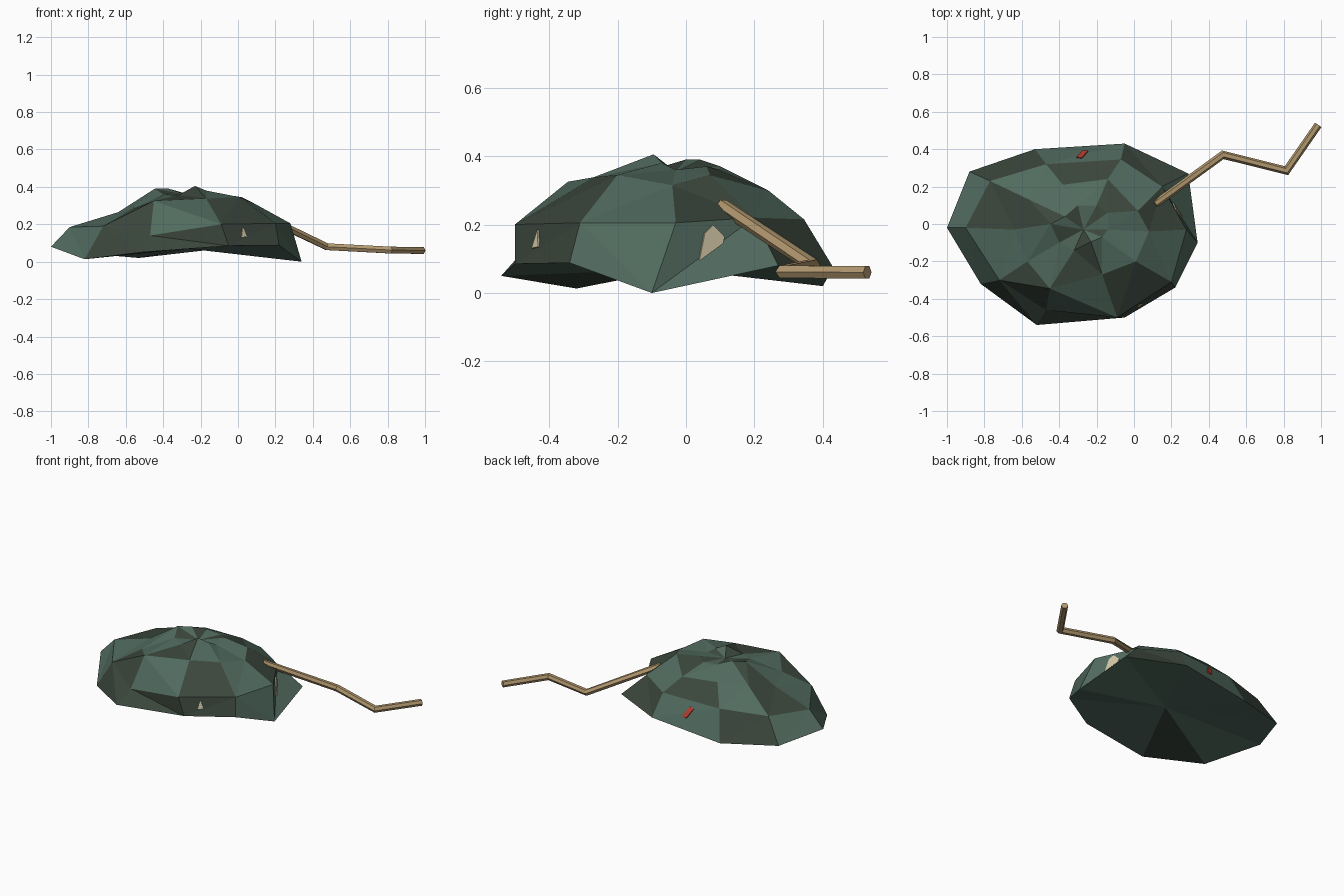
import bpy, bmesh, math
from mathutils import Vector
from mathutils.bvhtree import BVHTree

if "Cube" in bpy.data.objects:
    bpy.data.objects.remove(bpy.data.objects["Cube"])


def mat(name, rgb):
    m = bpy.data.materials.new(name)
    m.diffuse_color = (*rgb, 1)
    m.use_nodes = True
    m.node_tree.nodes["Principled BSDF"].inputs["Base Color"].default_value = m.diffuse_color
    return m


GREEN = mat("sack green", (0.082, 0.145, 0.113))
DARK = mat("dark green", (0.043, 0.062, 0.045))
WOOD = mat("tan cord", (0.44, 0.31, 0.155))
CREAM = mat("cream scrap", (0.62, 0.55, 0.37))
RED = mat("red scrap", (0.45, 0.045, 0.027))


def finish(name, bm, *mats):
    me = bpy.data.meshes.new(name)
    bm.to_mesh(me)
    for m in mats:
        me.materials.append(m)
    ob = bpy.data.objects.new(name, me)
    bpy.context.collection.objects.link(ob)
    return ob


# Sack: ten-sided lumpy rings, counter-clockwise from +x
hem = [(.34, -.10, 0), (.29, .27, .08), (-.05, .43, .075), (-.53, .40, .02), (-.88, .28, .05),
       (-1, -.02, .08), (-.82, -.32, .013), (-.52, -.54, .05), (-.05, -.50, .085), (.22, -.34, .088)]
belly = [(.28, -.03, .205), (.15, .20, .22), (-.07, .345, .215), (-.47, .32, .205), (-.77, .23, .20),
         (-.90, -.02, .185), (-.72, -.30, .19), (-.47, -.46, .14), (-.09, -.50, .20), (.20, -.31, .205)]
shoulder = [(.08, -.04, .315), (.02, .07, .345), (-.14, .24, .30), (-.38, .21, .315), (-.56, .13, .30),
            (-.64, -.03, .265), (-.57, -.20, .28), (-.45, -.345, .325), (-.17, -.27, .338), (.01, -.20, .345)]
crown = [(-.14, -.03, .36), (-.14, .06, .37), (-.20, .10, .36), (-.30, .10, .37), (-.37, .04, .39),
         (-.445, 0, .39), (-.40, -.10, .36), (-.32, -.14, .355), (-.23, -.095, .405), (-.17, -.07, .38)]

# Dark creased panels for each band, by segment number
dark_panels = [{1, 3, 6, 7, 8}, {0, 2, 4, 6, 8}, {1, 4, 7}]

bm = bmesh.new()
rings = [[bm.verts.new(p) for p in r] for r in (hem, belly, shoulder, crown)]
base = bm.verts.new((-.27, -.03, .07))
dip = bm.verts.new((-.27, -.03, .355))
for i in range(10):
    j = (i + 1) % 10
    for b in range(3):
        lo, hi = rings[b], rings[b + 1]
        quad = (lo[i], lo[j], hi[j], hi[i])
        # the right-hand hem panel folds inward along its crease
        panels = [quad[:3], (quad[0], quad[2], quad[3])] if (b, i) == (0, 0) else [quad]
        for p in panels:
            bm.faces.new(p).material_index = int(i in dark_panels[b])
    bm.faces.new((rings[3][i], rings[3][j], dip)).material_index = i % 2
    bm.faces.new((rings[0][j], rings[0][i], base)).material_index = int(i == 6)
bmesh.ops.triangulate(bm, faces=bm.faces[:])
bm.normal_update()
surface = BVHTree.FromBMesh(bm)
finish("sack", bm, GREEN, DARK)


# Cord: bent six-sided tube trailing from the sack
path = [Vector(p) for p in ((.11, .105, .255), (.475, .37, .08), (.815, .285, .062), (.985, .53, .06))]
bm = bmesh.new()
sections = []
for k, p in enumerate(path):
    d_in = (p - path[max(k - 1, 0)]).normalized()
    d_out = (path[min(k + 1, 3)] - p).normalized()
    along = (d_in + d_out).normalized()
    side = along.cross(Vector((0, 0, 1))).normalized()
    up = side.cross(along)
    miter = 1 / max(along.dot(d_out if k < 3 else d_in), .5)
    sections.append([bm.verts.new(p + .021 * (side * math.cos(a) * miter + up * math.sin(a)))
                     for a in (math.tau * n / 6 for n in range(6))])
for s, t in zip(sections, sections[1:]):
    for n in range(6):
        bm.faces.new((s[n], s[(n + 1) % 6], t[(n + 1) % 6], t[n]))
bm.faces.new(sections[0])
bm.faces.new(sections[-1])
bmesh.ops.recalc_face_normals(bm, faces=bm.faces[:])
finish("cord", bm, WOOD)


# Scraps: thin plates laid on the nearest sack panel
def scrap(name, near, outline, material):
    loc, n, _, _ = surface.find_nearest(Vector(near))
    side = Vector((0, 0, 1)).cross(n).normalized()
    up = n.cross(side)
    bm = bmesh.new()
    f = bm.faces.new([bm.verts.new(loc + side * u + up * v - n * .002) for u, v in outline])
    top = bmesh.ops.extrude_face_region(bm, geom=[f])
    bmesh.ops.translate(bm, vec=n * .008, verts=[v for v in top["geom"] if isinstance(v, bmesh.types.BMVert)])
    bmesh.ops.recalc_face_normals(bm, faces=bm.faces[:])
    finish(name, bm, material)


scrap("side_scrap", (.24, .08, .155),
      [(-.045, -.06), (-.023, .02), (.006, .045), (.043, .01), (.029, -.035), (-.008, -.05)], CREAM)
scrap("front_scrap", (.032, -.44, .155), [(-.017, -.024), (.017, -.02), (-.002, .031)], CREAM)
scrap("back_scrap", (-.28, .385, .155), [(-.035, -.03), (-.005, -.037), (.03, .03), (0, .037)], RED)
